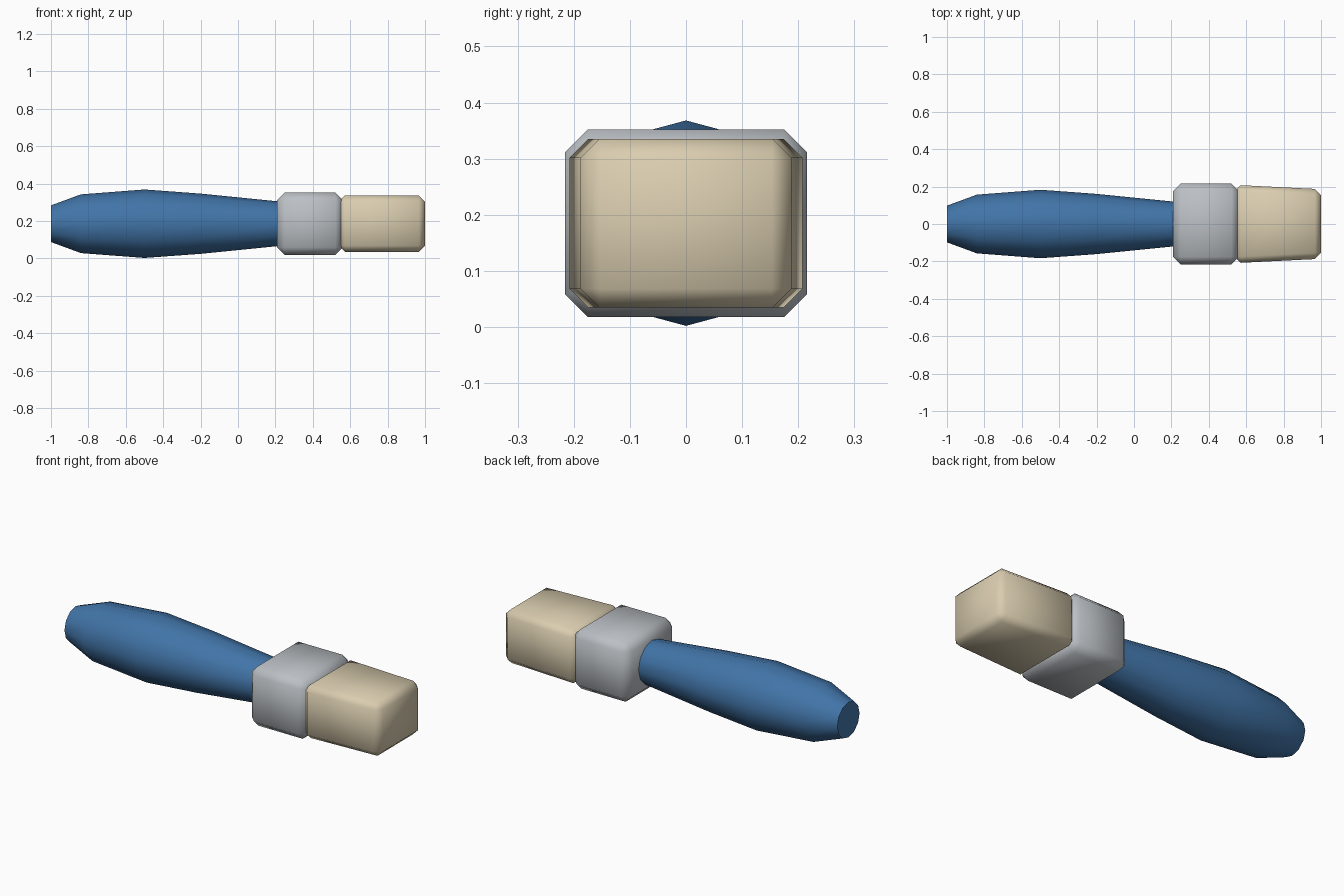
import bpy, bmesh, math
from mathutils import Matrix

cube = bpy.data.objects.get("Cube")
if cube:
    bpy.data.objects.remove(cube, do_unlink=True)

MID = 0.185  # height of the long axis


def material(name, rgb):
    m = bpy.data.materials.new(name)
    m.use_nodes = True
    m.diffuse_color = (*rgb, 1)
    m.node_tree.nodes["Principled BSDF"].inputs["Base Color"].default_value = (*rgb, 1)
    return m


def finish(name, bm, mat):
    bmesh.ops.recalc_face_normals(bm, faces=bm.faces)
    mesh = bpy.data.meshes.new(name)
    bm.to_mesh(mesh)
    bm.free()
    mesh.materials.append(mat)
    ob = bpy.data.objects.new(name, mesh)
    bpy.context.collection.objects.link(ob)
    bpy.ops.object.select_all(action='DESELECT')
    ob.select_set(True)
    bpy.context.view_layer.objects.active = ob
    bpy.ops.object.shade_smooth_by_angle(angle=math.radians(60))
    return ob


def chamfered_block(name, x0, x1, half_y0, half_y1, half_z, chamfer, mat):
    """Box along x, tapering in y, with every edge chamfered."""
    bm = bmesh.new()
    bmesh.ops.create_cube(bm, size=2)
    for v in bm.verts:
        far = v.co.x > 0
        v.co.x = x1 if far else x0
        v.co.y *= half_y1 if far else half_y0
        v.co.z = MID + v.co.z * half_z
    bmesh.ops.bevel(bm, geom=bm.edges[:], offset=chamfer, segments=1,
                    affect='EDGES', profile=0.5)
    return finish(name, bm, mat)


def turned_handle(name, profile, sides, mat):
    """Rings of vertices along x, bridged and capped."""
    bm = bmesh.new()
    rings = []
    for x, r in profile:
        ring = []
        for i in range(sides):
            a = math.tau * i / sides
            ring.append(bm.verts.new((x, r * math.sin(a), MID + r * math.cos(a))))
        rings.append(ring)
    for a, b in zip(rings, rings[1:]):
        for i in range(sides):
            j = (i + 1) % sides
            bm.faces.new((a[i], a[j], b[j], b[i]))
    bm.faces.new(rings[0])
    bm.faces.new(rings[-1])
    return finish(name, bm, mat)


blue = material("blue paint", (0.053, 0.175, 0.39))
steel = material("grey metal", (0.5, 0.53, 0.56))
cream = material("cream bristle", (0.70, 0.61, 0.43))

# Handle, swelling in the middle of the grip
turned_handle("handle", [(-1, 0.098), (-0.84, 0.157), (-0.5, 0.183),
                         (-0.2, 0.161), (0.24, 0.117)], 12, blue)
# Metal band holding the bristles
chamfered_block("ferrule", 0.208, 0.562, 0.216, 0.216, 0.167, 0.041, steel)
# Tapered bristle block
chamfered_block("bristles", 0.538, 1.0, 0.209, 0.186, 0.15, 0.033, cream)
